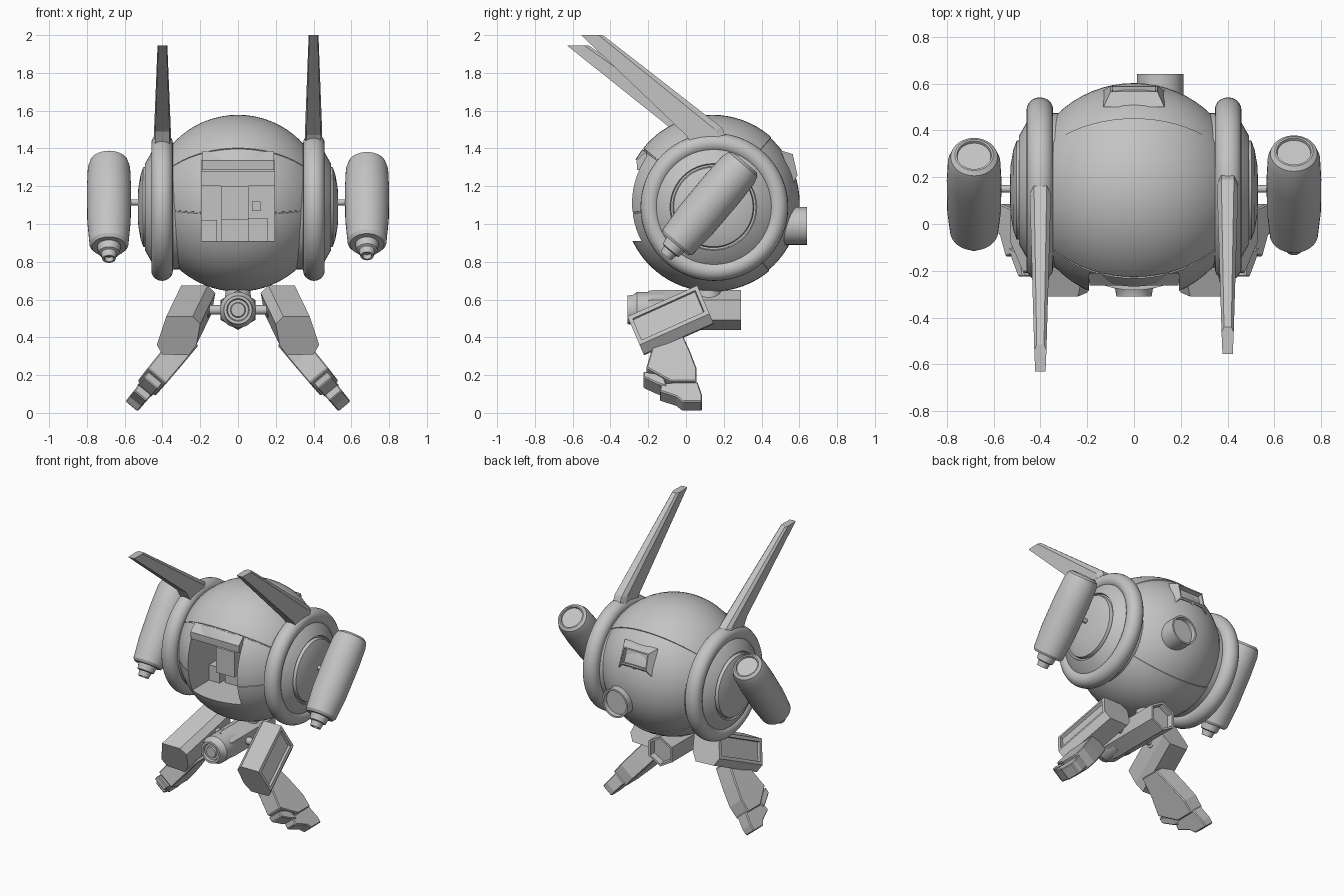
import bpy, bmesh
from math import sin, cos, pi, radians
from mathutils import Vector

cube = bpy.data.objects.get("Cube")
if cube:
    bpy.data.objects.remove(cube)

mat = bpy.data.materials.new("plain_grey")
mat.use_nodes = True
GREY = (0.55, 0.55, 0.55, 1)
mat.diffuse_color = GREY
mat.node_tree.nodes["Principled BSDF"].inputs["Base Color"].default_value = GREY


def build(name, verts, faces, smooth=True):
    bm = bmesh.new()
    vs = [bm.verts.new(v) for v in verts]
    for f in faces:
        bm.faces.new([vs[i] for i in f])
    bmesh.ops.remove_doubles(bm, verts=bm.verts, dist=1e-5)
    bmesh.ops.recalc_face_normals(bm, faces=bm.faces)
    me = bpy.data.meshes.new(name)
    bm.to_mesh(me)
    bm.free()
    me.materials.append(mat)
    ob = bpy.data.objects.new(name, me)
    bpy.context.collection.objects.link(ob)
    if smooth:
        shade(ob)
    return ob


def select(ob):
    bpy.ops.object.select_all(action='DESELECT')
    ob.select_set(True)
    bpy.context.view_layer.objects.active = ob


def shade(ob):
    select(ob)
    bpy.ops.object.shade_smooth_by_angle(angle=radians(30))


def bevel(ob, width, segments=2):
    select(ob)
    m = ob.modifiers.new("bevel", 'BEVEL')
    m.width, m.segments = width, segments
    bpy.ops.object.modifier_apply(modifier=m.name)


def loft(name, a, b, smooth=False):
    """Solid between two matching polygons."""
    n = len(a)
    sides = [(i, (i + 1) % n, n + (i + 1) % n, n + i) for i in range(n)]
    return build(name, list(a) + list(b), sides + [range(n), range(n, 2 * n)], smooth)


def box(name, lo, hi):
    corners = [(lo[0], lo[1]), (hi[0], lo[1]), (hi[0], hi[1]), (lo[0], hi[1])]
    return loft(name, [(x, y, lo[2]) for x, y in corners], [(x, y, hi[2]) for x, y in corners])


def lathe(name, profile, origin, axis, seg=40, phase=0.0):
    """Turn (radius, distance along axis) points about an axis."""
    q = Vector(axis).to_track_quat('Z', 'Y')
    o = Vector(origin)
    verts = []
    for r, t in profile:
        for k in range(seg):
            a = phase + 2 * pi * k / seg
            verts.append(o + q @ Vector((r * cos(a), r * sin(a), t)))
    faces = [(i * seg + k, i * seg + (k + 1) % seg, (i + 1) * seg + (k + 1) % seg, (i + 1) * seg + k)
             for i in range(len(profile) - 1) for k in range(seg)]
    bm_faces = []
    for f in faces:
        row = f[0] // seg
        if profile[row][0] == 0:
            bm_faces.append((row * seg, f[2], f[3]))
        elif profile[row + 1][0] == 0:
            bm_faces.append((f[0], f[1], (row + 1) * seg))
        else:
            bm_faces.append(f)
    return build(name, verts, bm_faces)


# Round body: meridian panels about the x axis, with stepped back panel and seams
CY, CZ, R = 0.14, 1.11, 0.468
cols = []
for d in range(0, 360, 5):
    back = d < 48 or d > 310
    cols.append((d, R - 0.006 if back else R))
cols += [(48, R - 0.006), (48.3, R), (310, R), (310.3, R - 0.006)]
for seam in (142, 187):
    cols += [(seam - 0.6, R), (seam - 0.4, R - 0.006), (seam + 0.4, R - 0.006), (seam + 0.6, R)]
cols = sorted(c for c in cols if c[0] != 310 or c[1] == R)
n, rows = len(cols), 32
verts = [(-R, CY, CZ), (R, CY, CZ)]
for j in range(1, rows):
    th = pi * j / rows
    verts += [(-R * cos(th), CY + r * sin(th) * cos(radians(d)), CZ + r * sin(th) * sin(radians(d)))
              for d, r in cols]
faces = []
for k in range(n):
    k2 = (k + 1) % n
    faces += [(0, 2 + k2, 2 + k), (1, 2 + (rows - 2) * n + k, 2 + (rows - 2) * n + k2)]
    faces += [(2 + j * n + k, 2 + j * n + k2, 2 + (j + 1) * n + k2, 2 + (j + 1) * n + k)
              for j in range(rows - 2)]
body = build("round_body", verts, faces, False)

# Cabin opening
cutter = box("cabin_cutter", (-0.193, -0.6, 0.91), (0.193, 0.1, 1.34))
m = body.modifiers.new("cabin", 'BOOLEAN')
m.operation, m.solver, m.object = 'DIFFERENCE', 'EXACT', cutter
select(body)
bpy.ops.object.modifier_apply(modifier=m.name)
bpy.data.objects.remove(cutter)
shade(body)

# Cabin fittings
box("seat_back", (-0.09, -0.12, 1.02), (0.055, 0.0, 1.20))
box("seat_support", (-0.09, -0.02, 0.91), (0.055, 0.1, 1.18))
box("right_console", (-0.193, -0.05, 0.91), (-0.11, 0.1, 1.02))
box("left_console", (0.055, -0.05, 0.91), (0.16, 0.1, 1.03))
box("control_box", (0.075, 0.02, 1.07), (0.12, 0.1, 1.12))
box("rear_shelf", (-0.193, 0.05, 1.2), (0.193, 0.1, 1.28))
lid = [(-0.21, 1.385), (-0.262, 1.335), (-0.258, 1.285), (-0.20, 1.285)]
loft("cabin_lid", [(-0.19, y, z) for y, z in lid], [(0.19, y, z) for y, z in lid])

# Rear exhaust and vent
lathe("rear_exhaust", [(0, -0.15), (0.1, -0.15), (0.1, 0.12), (0.088, 0.12), (0.085, 0.09), (0, 0.09)],
      (0.112, 0.52, 0.99), (0, 1, 0))
vent = loft("rear_vent",
            [(-0.13, 0.50, 1.39), (0.13, 0.50, 1.39), (0.13, 0.57, 1.22), (-0.13, 0.57, 1.22)],
            [(-0.1, 0.565, 1.37), (0.1, 0.565, 1.37), (0.1, 0.59, 1.26), (-0.1, 0.59, 1.26)])
bm = bmesh.new()
bm.from_mesh(vent.data)
face = max(bm.faces, key=lambda f: f.calc_center_median().y)
ends = [e for e in face.edges if abs(e.verts[0].co.x - e.verts[1].co.x) > 0.1]
bmesh.ops.subdivide_edges(bm, edges=ends, cuts=1)
bm.faces.ensure_lookup_table()
front = [f for f in bm.faces if f.normal.y > 0.7 and f.calc_center_median().y > 0.57]
bmesh.ops.inset_individual(bm, faces=front, thickness=0.012, depth=0)
bmesh.ops.inset_individual(bm, faces=front, thickness=0.002, depth=-0.03)
bm.to_mesh(vent.data)
bm.free()

# Hip unit: six-sided housing, stepped nose and neck
lathe("hip_housing", [(0, -0.2), (0.1, -0.2), (0.106, -0.17), (0.106, 0.29), (0.09, 0.29),
                      (0.085, 0.25), (0, 0.25)], (0, 0, 0.545), (0, 1, 0), 6, pi / 2)
lathe("hip_nose", [(0, 0.0), (0.095, 0.0), (0.095, 0.14), (0.08, 0.16), (0.075, 0.19), (0.06, 0.19),
                   (0.055, 0.175), (0.04, 0.175), (0.036, 0.185), (0, 0.185)], (0, -0.12, 0.545), (0, -1, 0))
lathe("neck", [(0, 0), (0.07, 0), (0.06, 0.1), (0, 0.1)], (0, 0.12, 0.6), (0, 0, 1))

for s, side in ((1, "left"), (-1, "right")):
    # Ring and hub on the side of the body
    ring = [(0.338 + 0.053 * cos(a), 0.402 + 0.057 * sin(a))
            for a in [2 * pi * k / 20 for k in range(21)]]
    lathe(side + "_ring", ring, (0, 0.15, 1.09), (s, 0, 0), 64)
    hub = [(0, 0.3), (0.33, 0.3), (0.33, 0.42), (0.295, 0.455), (0.23, 0.492), (0.225, 0.48),
           (0.215, 0.48), (0.21, 0.502), (0.17, 0.516), (0.1, 0.528), (0, 0.53)]
    lathe(side + "_hub", hub, (0, 0.145, 1.09), (s, 0, 0), 48)

    # Swept antenna blade
    dy, dz = (0, 0) if s > 0 else (-0.075, -0.055)
    root = [(0.24, 1.40), (0.19, 1.51), (0.0, 1.47), (0.06, 1.38)]
    if s < 0:
        root = [(0.22, 1.40), (0.16, 1.48), (-0.06, 1.49), (0.0, 1.39)]
    tip = [(-0.46, 1.99), (-0.44, 2.0), (-0.555, 2.0), (-0.54, 1.98)]

    def section(pts, w, oy=0, oz=0):
        (uy, uz), (ly, lz) = pts[1], pts[2]
        my, mz = uy * 0.8 + ly * 0.2, uz * 0.8 + lz * 0.2
        prof = [(w * 0.6, uy, uz), (w, my, mz), (w * 0.85, ly, lz)]
        loop = prof + [(-x, y, z) for x, y, z in reversed(prof)]
        return [(s * 0.4 + x, y + oy, z + oz) for x, y, z in loop]
    loft(side + "_antenna", section(root, 0.045), section(tip, 0.026, dy, dz))
    loft(side + "_antenna_root", section(root, 0.045), section([root[1], root[0], root[3]], 0.045))

    # Tilted canister with nozzle, and its rod
    tilt = radians(40 if s > 0 else 36)
    can = [(0, -0.34), (0.02, -0.34), (0.024, -0.365), (0.035, -0.365), (0.042, -0.33), (0.055, -0.325),
           (0.062, -0.285), (0.09, -0.285), (0.103, -0.268), (0.115, -0.12), (0.117, 0.1), (0.112, 0.23),
           (0.1, 0.27), (0.082, 0.284), (0.074, 0.284), (0.071, 0.272), (0, 0.272)]
    lathe(side + "_canister", can, (s * 0.683, 0.128, 1.11), (0, sin(tilt), cos(tilt)))
    lathe(side + "_canister_rod", [(0, 0.5), (0.016, 0.5), (0.016, 0.62), (0, 0.62)],
          (0, 0.15, 1.115), (s, 0, 0), 16)

    # Hip axle with flange
    lathe(side + "_axle", [(0, 0), (0.025, 0), (0.025, 0.11), (0.025, 0.15), (0.04, 0.155),
                           (0.04, 0.175), (0.025, 0.18), (0.025, 0.26), (0, 0.26)],
          (0, -0.02, 0.545), (s, 0, 0), 20)

    # Thigh: slanted prism with a recessed outer panel
    outline = [(0.38, 0.51), (0.24, 0.51), (0.2, 0.47), (0.22, 0.36), (0.26, 0.305), (0.4, 0.31), (0.43, 0.36)]
    a = [Vector((s * x, -0.22 - (z - 0.3) * 0.43, z)) for x, z in outline]
    thigh = loft(side + "_thigh", a, [v + Vector((-s * 0.08, 0.37, 0.165)) for v in a])
    bm = bmesh.new()
    bm.from_mesh(thigh.data)
    outer = [max(bm.faces, key=lambda f: f.normal.x * s + f.normal.z * 0.3)]
    bmesh.ops.inset_region(bm, faces=outer, thickness=0.03, depth=0)
    bmesh.ops.inset_region(bm, faces=outer, thickness=0.002, depth=-0.02)
    bm.to_mesh(thigh.data)
    bm.free()

    # Shin, toe and foot: side outlines extruded across the splayed leg
    down, across = Vector((s * 0.64, 0, -0.77)), Vector((s * 0.77, 0, 0.64))
    parts = {
        "shin": (0.066, [(-0.17, 0.40), (-0.03, 0.40), (0.02, 0.29), (0.055, 0.2), (0.055, 0.13),
                         (-0.08, 0.13), (-0.21, 0.2), (-0.18, 0.3)]),
        "toe": (0.052, [(-0.225, 0.19), (-0.12, 0.17), (-0.1, 0.11), (-0.15, 0.125), (-0.225, 0.16)]),
        "foot": (0.048, [(-0.13, 0.13), (0.06, 0.14), (0.085, 0.07), (0.085, 0.035), (-0.02, 0.035),
                         (-0.05, 0.06), (-0.14, 0.09)])}
    for part, (w, pts) in parts.items():
        def flank(sign):
            out = []
            for y, z in pts:
                p = Vector((s * 0.31, y, 0.34)) + down * ((0.34 - z) / 0.77)
                out.append(p + across * sign * w * (0.85 + 0.6 * min(z, 0.25)))
            return out
        leg = loft(side + "_" + part, flank(-1), flank(1))
        bevel(leg, 0.006, 1)
